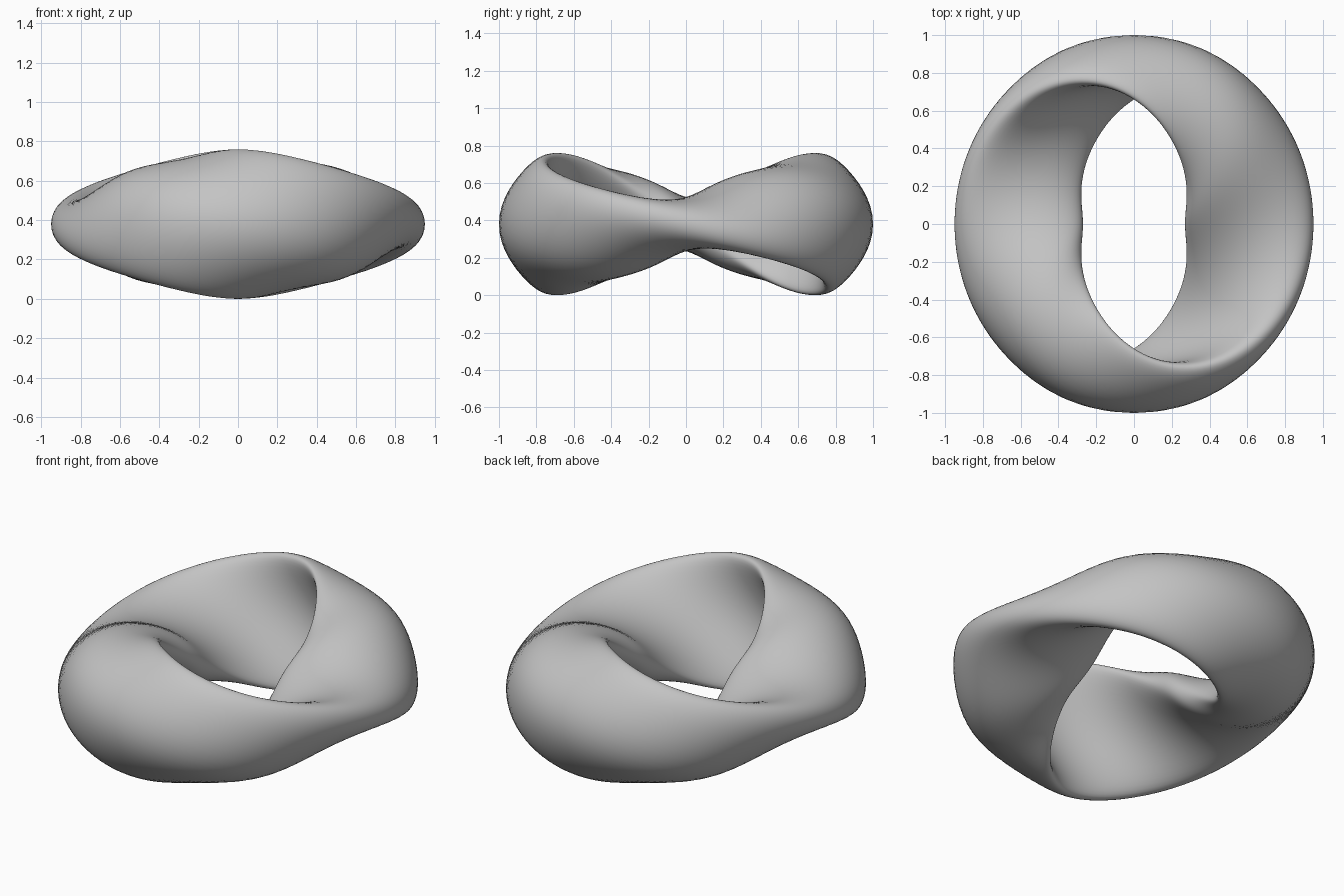
import bpy
import bmesh
from math import sin, cos, tau

cube = bpy.data.objects.get("Cube")
if cube:
    bpy.data.objects.remove(cube)

AROUND, SECTION = 160, 56


def ring_point(turn, t):
    """Point on a bowed oval section that makes one full twist around the ring."""
    front = cos(turn) ** 2                      # 1 at front and back, 0 at the sides
    twist = turn + 0.1 * sin(2 * turn)
    length = 0.34 + 0.04 * front ** 3
    thick = 0.145 - 0.02 * front + 0.02 * sin(2 * turn) ** 2
    bow = 0.185 * cos(turn)                     # bulge away from the hole
    s = cos(t) * (1 + 0.2 * sin(t) ** 2)
    w = thick * sin(t) + bow * (1 - s * s)
    r = 0.61 + 0.13 * front - 0.05 * front ** 2
    r += length * s * sin(twist) + w * cos(twist)
    z = 0.38 + length * s * cos(twist) - w * sin(twist)
    return r * sin(turn), -r * cos(turn), z


# Twisted ring swept as a closed grid
bm = bmesh.new()
grid = [[bm.verts.new(ring_point(tau * i / AROUND, tau * j / SECTION))
         for j in range(SECTION)] for i in range(AROUND)]
for i in range(AROUND):
    here, after = grid[i], grid[(i + 1) % AROUND]
    for j in range(SECTION):
        k = (j + 1) % SECTION
        bm.faces.new((here[j], after[j], after[k], here[k])).smooth = True
bmesh.ops.recalc_face_normals(bm, faces=bm.faces)
mesh = bpy.data.meshes.new("twisted_ring")
bm.to_mesh(mesh)
bm.free()
ring = bpy.data.objects.new("twisted_ring", mesh)
bpy.context.collection.objects.link(ring)

# Plain grey material
grey = bpy.data.materials.new("light_grey")
grey.use_nodes = True
colour = (0.55, 0.55, 0.55, 1)
grey.diffuse_color = colour
grey.node_tree.nodes["Principled BSDF"].inputs["Base Color"].default_value = colour
mesh.materials.append(grey)
